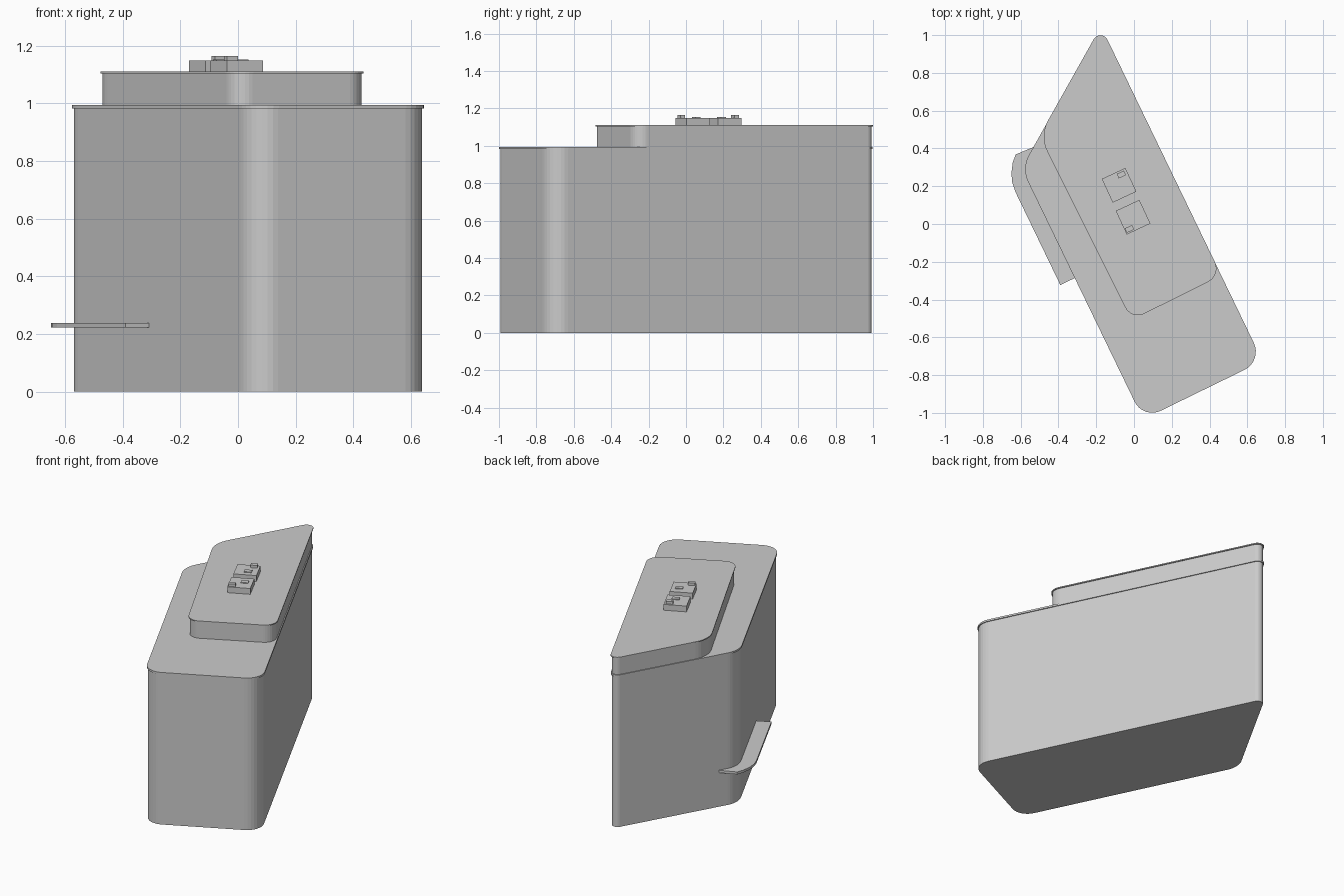
import bpy, bmesh, math
from mathutils import Vector, Matrix

if "Cube" in bpy.data.objects:
    bpy.data.objects.remove(bpy.data.objects["Cube"])


def rounded(corners, offset=0.0, seg=8):
    """Outline of (x, y, radius) corners, counter-clockwise, offset outward."""
    out = []
    n = len(corners)
    for i in range(n):
        p = Vector(corners[i][:2])
        a = (Vector(corners[i - 1][:2]) - p).normalized()
        b = (Vector(corners[(i + 1) % n][:2]) - p).normalized()
        half = a.angle(b) / 2
        inward = (a + b).normalized()
        r = corners[i][2]
        centre = p + inward * (r / math.sin(half))
        r += offset
        start = Vector((-a.y, a.x)) * -1
        if start.dot(inward) > 0:
            start.negate()
        sweep = math.pi - 2 * half
        a0 = math.atan2(start.y, start.x)
        for k in range(seg + 1):
            t = a0 + sweep * k / seg
            out.append((centre.x + r * math.cos(t), centre.y + r * math.sin(t)))
    return out


def prism(name, outline, z0, z1):
    bm = bmesh.new()
    face = bm.faces.new([bm.verts.new((x, y, z0)) for x, y in outline])
    ext = bmesh.ops.extrude_face_region(bm, geom=[face], use_keep_orig=True)
    top = [v for v in ext["geom"] if isinstance(v, bmesh.types.BMVert)]
    bmesh.ops.translate(bm, verts=top, vec=(0, 0, z1 - z0))
    bmesh.ops.recalc_face_normals(bm, faces=bm.faces)
    return finish(name, bm)


def box(name, centre, size, z0, z1):
    bm = bmesh.new()
    m = (Matrix.Translation((*centre, (z0 + z1) / 2))
         @ Matrix.Rotation(math.radians(25), 4, 'Z')
         @ Matrix.Diagonal((size[0], size[1], z1 - z0, 1)))
    bmesh.ops.create_cube(bm, size=1, matrix=m)
    return finish(name, bm)


def finish(name, bm):
    mesh = bpy.data.meshes.new(name)
    bm.to_mesh(mesh)
    bm.free()
    ob = bpy.data.objects.new(name, mesh)
    bpy.context.collection.objects.link(ob)
    return ob


# Main building block and its projecting roof edge
apex = (-0.175, 1.038, 0.037)
main = [(0.05, -1.03, 0.10), (0.677, -0.724, 0.105), apex, (-0.592, 0.295, 0.15)]
prism("main_block", rounded(main, -0.003), 0, 0.982)
prism("main_roof", rounded(main, 0.003), 0.982, 0.994)

# Set-back upper storey and its roof edge
upper = [(-0.011, -0.503, 0.07), (0.457, -0.27, 0.075), apex, (-0.496, 0.467, 0.17)]
prism("upper_storey", rounded(upper, -0.003), 0.994, 1.103)
prism("upper_roof", rounded(upper, 0.004), 1.103, 1.11)

# Entrance canopy wrapping one rounded corner
canopy = [(-0.28, -0.27), (-0.50, 0.42), (-0.55, 0.40), (-0.627, 0.368),
          (-0.642, 0.325), (-0.649, 0.27), (-0.645, 0.22), (-0.628, 0.17),
          (-0.39, -0.323)]
prism("canopy", canopy, 0.222, 0.238)

# Rooftop plant: two housings, each with a tall vent and a flat hatch
units = [((-0.079, 0.205), (-0.067, 0.262), (-0.06, 0.19)),
         ((-0.005, 0.036), (-0.024, -0.026), (0.01, 0.055))]
for i, (housing, vent, hatch) in enumerate(units):
    box(f"roof_housing_{i}", housing, (0.138, 0.138), 1.11, 1.148)
    box(f"roof_vent_{i}", vent, (0.042, 0.026), 1.148, 1.165)
    box(f"roof_hatch_{i}", hatch, (0.045, 0.03), 1.148, 1.153)
